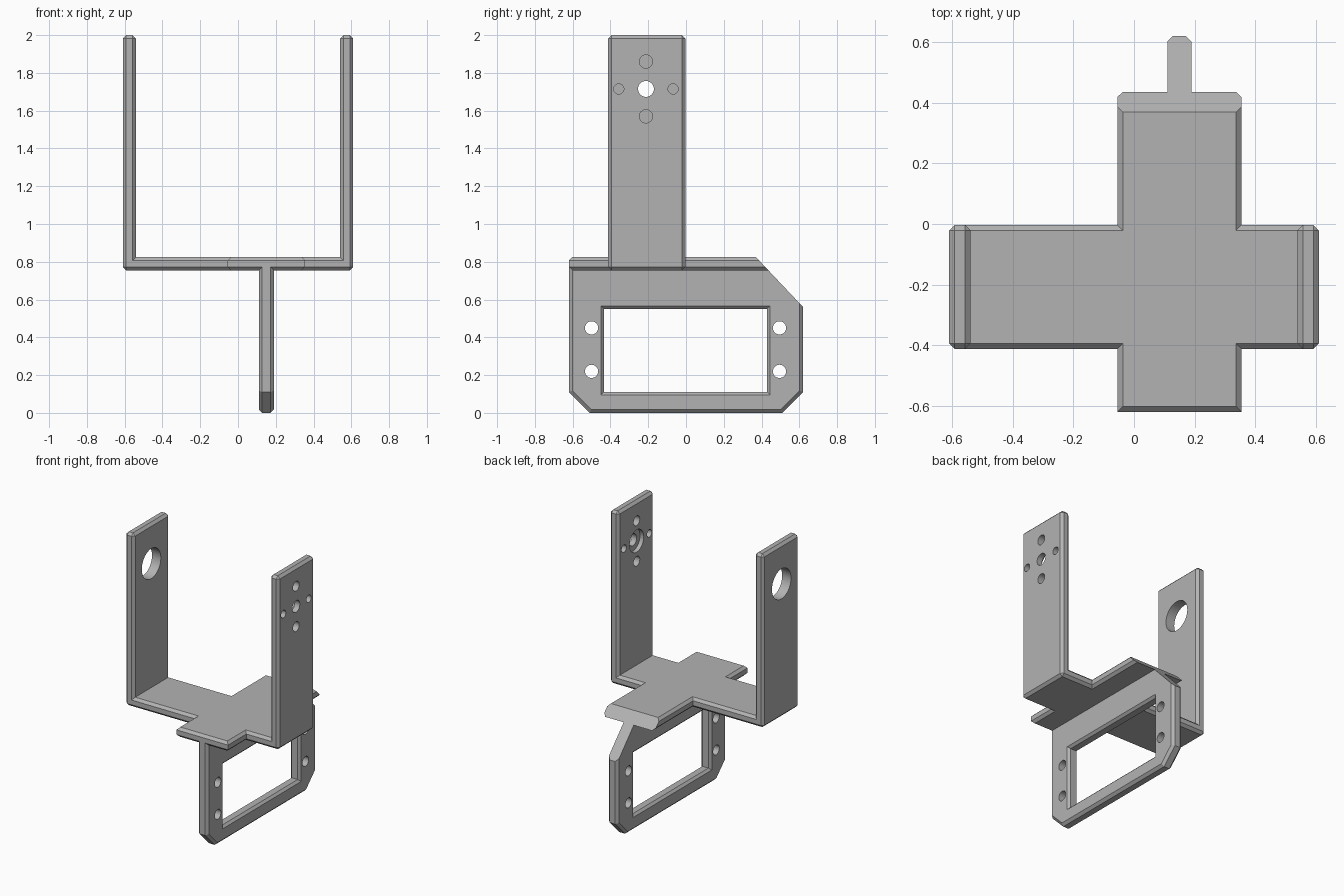
import bpy, bmesh, math
from mathutils import Vector

cube = bpy.data.objects.get("Cube")
if cube:
    bpy.data.objects.remove(cube, do_unlink=True)

grey = bpy.data.materials.new("grey")
grey.use_nodes = True
COLOUR = (0.45, 0.45, 0.45, 1)
grey.diffuse_color = COLOUR
grey.node_tree.nodes["Principled BSDF"].inputs["Base Color"].default_value = COLOUR

CHAMFER = 0.018
ORDER = {"x": lambda a, b, d: (d, a, b),
         "y": lambda a, b, d: (a, d, b),
         "z": lambda a, b, d: (a, b, d)}


def finish(bm, name):
    bmesh.ops.recalc_face_normals(bm, faces=bm.faces)
    mesh = bpy.data.meshes.new(name)
    bm.to_mesh(mesh)
    bm.free()
    mesh.materials.append(grey)
    ob = bpy.data.objects.new(name, mesh)
    bpy.context.collection.objects.link(ob)
    return ob


def loft(sections, axis):
    """Closed solid through matching outlines: [(depth, points), ...]."""
    bm = bmesh.new()
    rings = [[bm.verts.new(ORDER[axis](a, b, d)) for a, b in pts] for d, pts in sections]
    for r, s in zip(rings, rings[1:]):
        for i in range(len(r)):
            j = (i + 1) % len(r)
            bm.faces.new((r[i], r[j], s[j], s[i]))
    bm.faces.new(rings[0])
    bm.faces.new(rings[-1])
    bmesh.ops.recalc_face_normals(bm, faces=bm.faces)
    return bm


def chamfer(bm, keep):
    bmesh.ops.bevel(bm, geom=[e for e in bm.edges if keep(e)], offset=CHAMFER,
                    segments=1, affect="EDGES")


def slope_cut(bm):
    """Trim the back end along the sloping plane."""
    cut = bmesh.ops.bisect_plane(bm, geom=bm.verts[:] + bm.edges[:] + bm.faces[:],
                                 plane_co=(0, 0.37, 0.825), plane_no=(0, 0.265, 0.25),
                                 clear_outer=True)
    edges = [g for g in cut["geom_cut"] if isinstance(g, bmesh.types.BMEdge)]
    bmesh.ops.edgeloop_fill(bm, edges=edges)


def rect(a0, a1, b0, b1):
    return [(a0, b0), (a1, b0), (a1, b1), (a0, b1)]


def combine(target, other, operation):
    mod = target.modifiers.new(operation.lower(), "BOOLEAN")
    mod.operation = operation
    mod.solver = "EXACT"
    mod.object = other
    bpy.context.view_layer.update()
    result = bpy.data.meshes.new_from_object(
        target.evaluated_get(bpy.context.evaluated_depsgraph_get()))
    target.modifiers.clear()
    target.data = result
    bpy.data.objects.remove(other, do_unlink=True)


def drill(target, y, z, radius, x0, x1):
    """Round hole along x."""
    circle = [(y + radius * math.cos(math.tau * i / 32),
               z + radius * math.sin(math.tau * i / 32)) for i in range(32)]
    combine(target, finish(loft([(x0, circle), (x1, circle)], "x"), "drill"), "DIFFERENCE")


# U-shaped cradle with two upright arms
OUT, INN, FLOOR, TOP = 0.61, 0.54, 0.755, 0.825
u_shape = [(-OUT, FLOOR), (OUT, FLOOR), (OUT, 2), (INN, 2),
           (INN, TOP), (-INN, TOP), (-INN, 2), (-OUT, 2)]
bm = loft([(-0.412, u_shape), (-0.003, u_shape)], "y")
inner_corner = lambda e: all(abs(v.co.z - TOP) < 0.001 and abs(abs(v.co.x) - INN) < 0.001
                             for v in e.verts)
chamfer(bm, lambda e: not inner_corner(e) or abs(e.verts[0].co.x - e.verts[1].co.x) > 0.1)
bracket = finish(bm, "bracket")

# Long plate crossing the cradle floor, sloped at the back
outline = rect(-0.055, 0.355, -0.62, 0.7)
bm = loft([(FLOOR, outline), (TOP, outline)], "z")
chamfer(bm, lambda e: abs(e.verts[0].co.z - e.verts[1].co.z) < 0.001)
slope_cut(bm)
plate = finish(bm, "cross_plate")

# Hanging frame below the plate
outline = [(-0.62, 0.11), (-0.51, 0), (0.51, 0), (0.62, 0.11), (0.62, 0.79), (-0.62, 0.79)]
bm = loft([(0.11, outline), (0.19, outline)], "x")
chamfer(bm, lambda e: abs(e.verts[0].co.x - e.verts[1].co.x) < 0.001)
slope_cut(bm)
frame = finish(bm, "hanging_frame")

# Window through the frame, flared at both faces
wide = rect(-0.45, 0.445, 0.095, 0.567)
narrow = rect(-0.434, 0.429, 0.111, 0.551)
window = loft([(0.1, wide), (0.11, wide), (0.126, narrow),
               (0.174, narrow), (0.19, wide), (0.2, wide)], "x")
combine(frame, finish(window, "window"), "DIFFERENCE")
for y in (-0.5, 0.495):
    for z in (0.22, 0.45):
        drill(frame, y, z, 0.035, 0.05, 0.25)

# Arm holes: motor mount on one side, large bearing hole on the other
AY, AZ = -0.212, 1.715
drill(bracket, AY, AZ, 0.108, -0.7, -0.5)
drill(bracket, AY, AZ, 0.042, 0.5, 0.7)
drill(bracket, AY, AZ, 0.08, 0.5, 0.57)
for s in (-1, 1):
    drill(bracket, AY, AZ + s * 0.145, 0.035, 0.5, 0.7)
    drill(bracket, AY + s * 0.144, AZ, 0.027, 0.5, 0.7)

# Weld the parts into one body
combine(bracket, plate, "UNION")
combine(bracket, frame, "UNION")
bpy.ops.object.select_all(action="DESELECT")
bracket.select_set(True)
bpy.context.view_layer.objects.active = bracket
bpy.ops.object.shade_smooth_by_angle(angle=math.radians(25))
